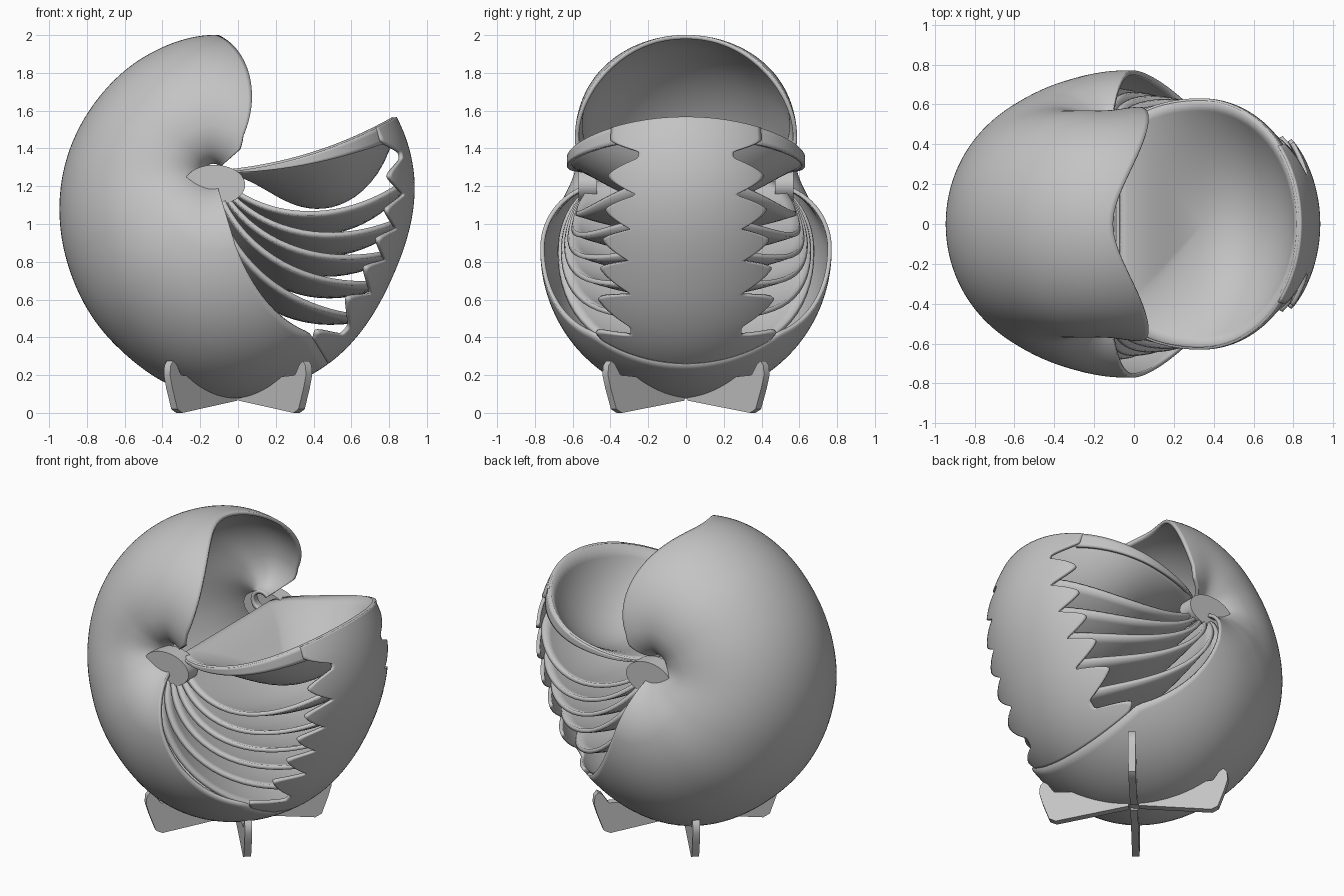
import bpy, bmesh, math
from math import sin, cos, radians
from mathutils import Vector

cube = bpy.data.objects.get("Cube")
if cube:
    bpy.data.objects.remove(cube)

grey = bpy.data.materials.new("shell_grey")
grey.use_nodes = True
COLOR = (0.55, 0.55, 0.55, 1)
grey.diffuse_color = COLOR
grey.node_tree.nodes["Principled BSDF"].inputs["Base Color"].default_value = COLOR

CX, CZ = -0.13, 1.27          # spiral axis
# outer radius and half width every 30 degrees, starting at 0
RADIUS = [.72, .72, .72, .72, .705, .72, .785, .89, 1.035, 1.18, 1.17, 1.085, 1.05, .965, .9]
WIDTH = [.58, .58, .575, .56, .56, .56, .58, .64, .71, .755, .755, .71, .645, .605, .58]


def clamp(v):
    return min(max(v, 0), 1)


def smooth_key(keys, deg):
    """Catmull-Rom value between evenly spaced keys."""
    f = min(max(deg / 30, 1), len(keys) - 2.001)
    i = int(f)
    t = f - i
    a, b, c, d = keys[i - 1:i + 3]
    return b + .5 * t * (c - a + t * (2 * a - 5 * b + 4 * c - d + t * (3 * (b - c) + d - a)))


def section(deg, phi, fat=1.0):
    """Radius and y on the whorl section; phi 0 is the keel, 180 the umbilicus."""
    R, W = smooth_key(RADIUS, deg), smooth_key(WIDTH, deg) * fat
    rc, a = (.35 + .12 * clamp((deg - 300) / 70)) * R, abs(phi)
    if a <= 90:
        r, y = rc + (R - rc) * cos(radians(a)), W * sin(radians(a))
    else:
        b = radians(a - 90)
        r, y = rc - (rc - .06) * sin(b), .42 + (W - .42) * cos(b)
    return r, math.copysign(y, phi)


def place(deg, r, y):
    return Vector((CX + r * cos(radians(deg)), y, CZ + r * sin(radians(deg))))


def finish(name, bm, thick=0):
    bmesh.ops.remove_doubles(bm, verts=bm.verts, dist=1e-5)
    bmesh.ops.recalc_face_normals(bm, faces=bm.faces)
    mesh = bpy.data.meshes.new(name)
    bm.to_mesh(mesh)
    bm.free()
    ob = bpy.data.objects.new(name, mesh)
    bpy.context.collection.objects.link(ob)
    mesh.materials.append(grey)
    if thick:
        mod = ob.modifiers.new("thickness", 'SOLIDIFY')
        mod.thickness = thick
        mod.offset = 0
    bpy.ops.object.select_all(action='DESELECT')
    ob.select_set(True)
    bpy.context.view_layer.objects.active = ob
    bpy.ops.object.shade_smooth_by_angle(angle=radians(40))


def grid(name, rows, thick):
    bm = bmesh.new()
    vs = [[bm.verts.new(p) for p in row] for row in rows]
    for a, b in zip(vs, vs[1:]):
        for i in range(len(a) - 1):
            bm.faces.new((a[i], a[i + 1], b[i + 1], b[i]))
    finish(name, bm, thick)


RIM = 377
CUT = 287
SEPTA = [359, 348, 338, 328, 317, 303]     # keel angle of each chamber wall


def rim_drop(r):
    """The rim dips from the tip towards the axis."""
    return 13 * (1 - r / smooth_key(RADIUS, RIM))


# closed part of the shell, from the flared hood lip to the curved cut line
rows = []
for i in range(101):
    u = 88 + (CUT - 88) * i / 100
    row = []
    for j in range(-60, 61):
        phi = 3 * j
        flare = math.hypot(min(abs(phi), 110), 18) - 18
        lip = .5 * flare * max(0, (150 - u) / 62)
        reach = 14 * clamp((92 - abs(phi)) / 52) ** 1.4 * clamp((u - 250) / (CUT - 250))
        deg = u - lip + reach
        row.append(place(deg, *section(deg, phi)))
    rows.append(row)
grid("closed_wall", rows, .022)

# keel strip with toothed edges beside the open chambers
rows = []
for i in range(115):
    u = CUT + 14 + (RIM - CUT - 14) * i / 114
    near = min(abs(u - s) for s in SEPTA + [372])
    lim = 39 if u >= 372 else 39 - 16 * min(1, near / 5.5) ** 1.5
    row = []
    for j in range(-16, 17):
        phi = lim * j / 16
        r, y = section(u, phi)
        row.append(place(u - rim_drop(r) * clamp((u - 362) / 15), r, y))
    rows.append(row)
grid("toothed_wall", rows, .022)

# narrow bands under the bowl rim on both sides
for side, label in ((1, "back"), (-1, "front")):
    rows = []
    for k in range(5):
        row = []
        for j in range(41):
            phi = side * (36 + 144 * j / 40)
            r, y = section(RIM, phi)
            row.append(place(RIM - rim_drop(r) - (6 - 2 * j / 40) * k / 4, r, y))
        rows.append(row)
    grid(label + "_rim_band", rows, .022)


def septum(name, keel, sweep, depth, fat):
    """Dished chamber wall, trailing back towards the axis."""
    R = smooth_key(RADIUS, keel)
    edge = [section(keel, -180 + 5 * j, fat) for j in range(73)]
    # straight run along the axis closes the outline
    r0, y0 = edge[-1]
    edge += [(r0, y0 - 2 * y0 * k / 16) for k in range(1, 17)]
    rows = []
    for i in range(15):
        s = i / 14
        row = []
        for r, y in edge:
            rr, yy = .5 * R + (r - .5 * R) * s, y * s
            deg = keel - sweep * (1 - rr / R) - depth * (1 - s * s)
            row.append(place(deg, rr, yy))
        rows.append(row)
    grid(name, rows, .026)


septum("bowl", RIM, 13, 30, 1.0)
for n, keel in enumerate(SEPTA):
    septum("septum_%d" % (n + 1), keel, 36 if keel < 310 else 46, 11, .9)

# umbilical plugs
for side, label in ((1, "back"), (-1, "front")):
    bm = bmesh.new()
    bmesh.ops.create_cone(bm, cap_ends=True, segments=40, radius1=.163, radius2=.163, depth=.1)
    for v in bm.verts:
        x, y, z = v.co
        v.co = (x - .125, side * .52 + z, y * .65 + 1.207)
    finish(label + "_plug", bm)

# four diagonal fin feet
FIN = [(.03, .065), (.47, 0), (.51, .02), (.55, .13), (.57, .2), (.565, .25), (.545, .275),
       (.52, .26), (.48, .2), (.2, .18), (.03, .15)]
for sx, sy, label in ((1, 1, "back_left"), (1, -1, "front_left"),
                      (-1, 1, "back_right"), (-1, -1, "front_right")):
    along = Vector((sx * .66, sy * .75, 0)).normalized()
    across = Vector((-along.y, along.x, 0)) * .022
    bm = bmesh.new()
    faces = []
    for s in (1, -1):
        faces.append([bm.verts.new(along * d + across * s + Vector((0, 0, z))) for d, z in FIN])
        bm.faces.new(faces[-1])
    for i in range(len(FIN)):
        j = (i + 1) % len(FIN)
        bm.faces.new((faces[0][i], faces[0][j], faces[1][j], faces[1][i]))
    finish(label + "_foot", bm)
